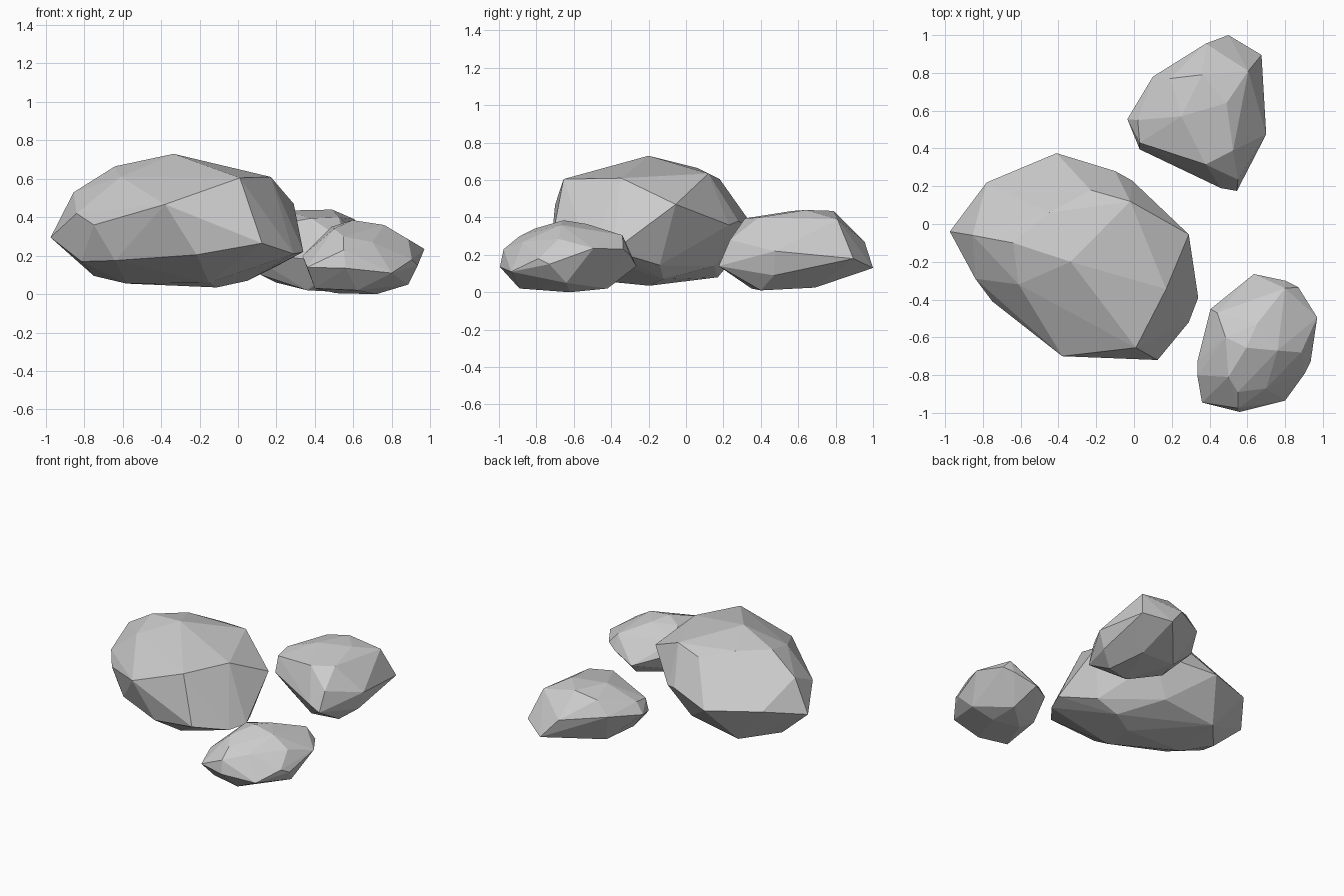
import bpy, bmesh


def rock(name, crown, waist, foot):
    """Faceted boulder: a tight skin wrapped around its crown, waist and foot corners."""
    bm = bmesh.new()
    for co in crown + waist + foot:
        bm.verts.new(co)
    hull = bmesh.ops.convex_hull(bm, input=bm.verts[:], use_existing_faces=False)
    inside = {v for v in hull["geom_interior"] + hull["geom_unused"]
              if isinstance(v, bmesh.types.BMVert)}
    bmesh.ops.delete(bm, geom=list(inside), context='VERTS')
    # merge nearly coplanar triangles into broad flat facets
    bmesh.ops.dissolve_limit(bm, angle_limit=0.05, verts=bm.verts[:], edges=bm.edges[:])
    bmesh.ops.recalc_face_normals(bm, faces=bm.faces[:])
    mesh = bpy.data.meshes.new(name)
    bm.to_mesh(mesh)
    bm.free()
    obj = bpy.data.objects.new(name, mesh)
    bpy.context.collection.objects.link(obj)
    return obj


# large boulder on the left
rock("large_boulder",
     crown=[(-.335, -.2, .73), (-.02, .12, .635), (.17, -.345, .61), (.01, -.655, .605),
            (-.64, -.1, .665), (-.45, .06, .665), (-.23, .18, .605), (-.61, -.32, .61),
            (-.855, -.06, .53)],
     waist=[(-.975, -.04, .295), (-.78, .22, .36), (-.41, .375, .33), (-.10, .28, .38),
            (-.01, .23, .36), (.29, -.055, .47), (.34, -.39, .22), (.29, -.52, .21),
            (.125, -.72, .265), (-.38, -.70, .467), (-.75, -.41, .36), (-.84, -.29, .42)],
     foot=[(-.215, -.67, .205), (-.64, -.43, .175), (-.815, -.25, .17), (-.75, -.06, .095),
           (-.58, -.2, .055), (-.11, -.195, .035), (.05, -.12, .07), (.2, -.14, .145),
           (-.15, .15, .14), (-.55, .17, .08), (-.15, -.45, .06)])

# medium stone at the back right
rock("back_stone",
     crown=[(.49, .64, .44), (.36, .79, .435), (.605, .81, .39), (.525, .39, .40),
            (.25, .57, .435), (.38, .315, .395), (.19, .77, .40), (.02, .55, .35)],
     waist=[(-.035, .555, .27), (.1, .78, .3), (.38, .955, .27), (.5, 1.0, .13),
            (.675, .895, .18), (.70, .475, .22), (.55, .235, .28), (.545, .175, .14),
            (.46, .19, .17), (.03, .395, .22), (.03, .43, .33)],
     foot=[(.12, .44, .10), (.36, .35, .02), (.55, .4, .01), (.5, .69, .025),
           (.2, .65, .06), (.66, .47, .09)])

# small stone at the front right
rock("front_stone",
     crown=[(.595, -.655, .385), (.76, -.67, .36), (.65, -.53, .365), (.485, -.6, .35),
            (.50, -.81, .34), (.70, -.87, .27), (.80, -.34, .305), (.885, -.68, .285),
            (.44, -.47, .29), (.55, -.89, .30)],
     waist=[(.405, -.45, .22), (.635, -.265, .14), (.80, -.30, .2), (.87, -.335, .23),
            (.97, -.495, .235), (.935, -.73, .15), (.905, -.79, .18), (.80, -.935, .11),
            (.56, -.995, .135), (.36, -.945, .14), (.335, -.80, .2), (.335, -.73, .2),
            (.55, -.975, .23)],
     foot=[(.40, -.85, .03), (.51, -.59, .005), (.72, -.62, .0), (.885, -.64, .05),
           (.70, -.42, .02), (.62, -.89, .02), (.42, -.55, .06)])
